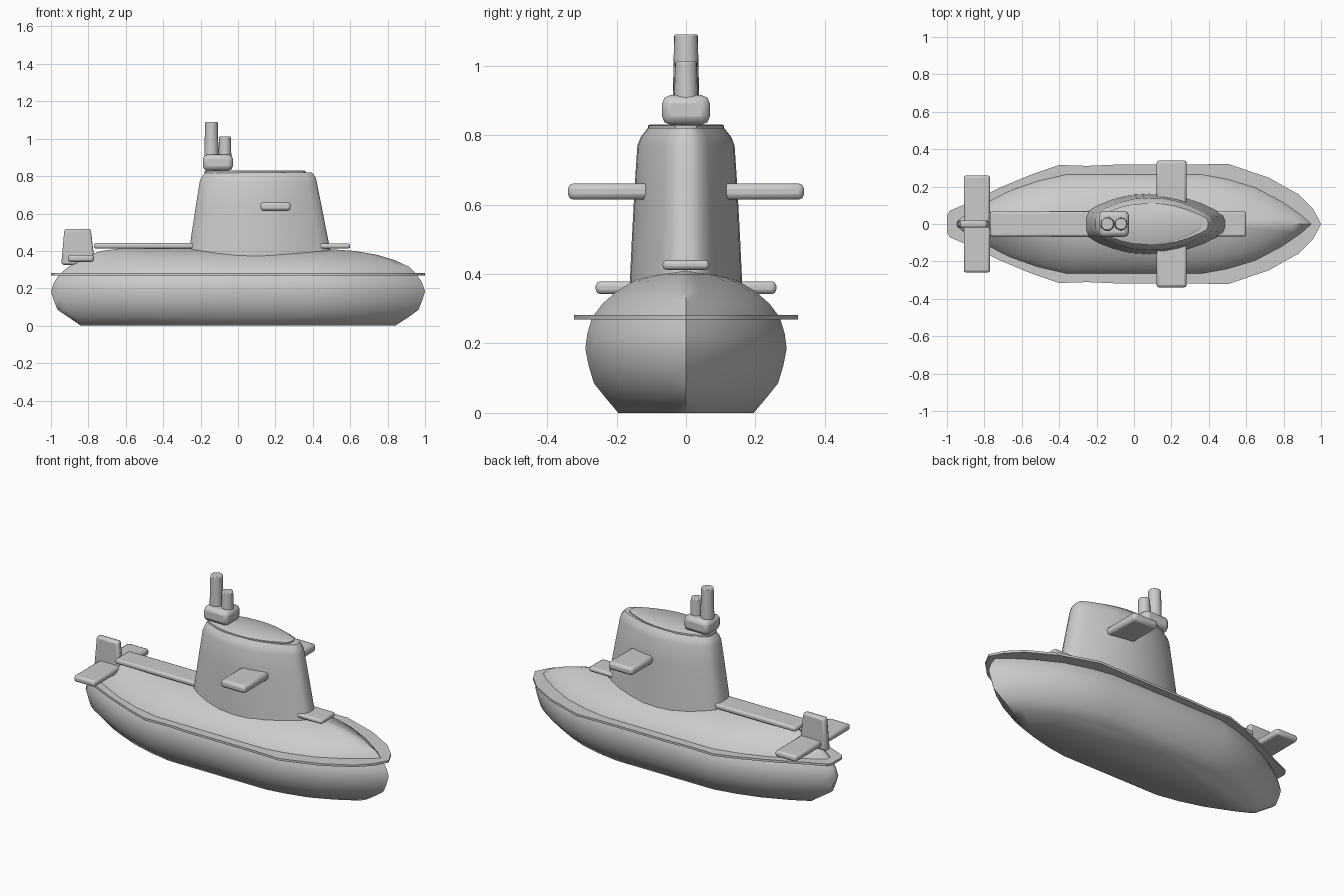
import bpy, bmesh, math
from mathutils import Vector

cube = bpy.data.objects.get("Cube")
if cube:
    bpy.data.objects.remove(cube)

GREY = (0.6, 0.6, 0.6, 1)
grey = bpy.data.materials.new("plain grey")
grey.use_nodes = True
grey.diffuse_color = GREY
grey.node_tree.nodes["Principled BSDF"].inputs["Base Color"].default_value = GREY


def finish(name, bm, bevel=0, angle=35):
    bmesh.ops.recalc_face_normals(bm, faces=bm.faces)
    mesh = bpy.data.meshes.new(name)
    bm.to_mesh(mesh)
    bm.free()
    mesh.materials.append(grey)
    ob = bpy.data.objects.new(name, mesh)
    bpy.context.collection.objects.link(ob)
    bpy.ops.object.select_all(action='DESELECT')
    ob.select_set(True)
    bpy.context.view_layer.objects.active = ob
    if bevel:
        mod = ob.modifiers.new("edge", 'BEVEL')
        mod.width = bevel
        mod.segments = 2
        mod.limit_method = 'ANGLE'
    bpy.ops.object.shade_smooth_by_angle(angle=math.radians(angle))
    return ob


def mirrored(half):
    """Close a half outline, given from bow to stern, across the centreline."""
    return half + [(x, -y) for x, y in reversed(half) if abs(y) > 1e-6]


def loft(name, outline, levels, bevel=0, angle=35):
    """Stack scaled outlines; each level is z, stern x, bow x, half width."""
    bm = bmesh.new()
    rings = []
    for z, x0, x1, w in levels:
        mid, half = (x0 + x1) / 2, (x1 - x0) / 2
        rings.append([bm.verts.new((mid + t * half, s * w, z)) for t, s in outline])
    n = len(outline)
    for a, b in zip(rings, rings[1:]):
        for i in range(n):
            j = (i + 1) % n
            bm.faces.new((a[i], a[j], b[j], b[i]))
    bm.faces.new(rings[0])
    bm.faces.new(rings[-1])
    return finish(name, bm, bevel, angle)


def block(name, lo, hi, bevel):
    bm = bmesh.new()
    bmesh.ops.create_cube(bm, size=1)
    lo, hi = Vector(lo), Vector(hi)
    for v in bm.verts:
        v.co = (lo + hi) / 2 + v.co * (hi - lo)
    return finish(name, bm, bevel)


# Hull, rounded above and flat underneath
hull_outline = mirrored([(1, 0), (.94, .19), (.83, .46), (.68, .74), (.52, .91),
                         (.38, 1), (0, 1), (-.38, 1), (-.54, .87), (-.7, .67),
                         (-.87, .36), (-.96, .16), (-1, .05)])
loft("hull", hull_outline, [
    (0, -.84, .84, .195), (.045, -.905, .91, .233), (.085, -.965, .965, .265),
    (.135, -.985, .985, .28), (.185, -1, 1, .29), (.23, -.985, .985, .284),
    (.275, -.955, .955, .27), (.315, -.905, .915, .24), (.35, -.85, .84, .2),
    (.38, -.79, .74, .15), (.4, -.73, .62, .1), (.412, -.64, .46, .05),
    (.416, -.5, .3, .01)], angle=50)

# Thin ledge around the hull
ledge_outline = mirrored([(1, 0), (.96, .24), (.88, .49), (.72, .77), (.5, 1),
                          (.3, .985), (.1, .985), (-.1, .985), (-.25, .965),
                          (-.4, .98), (-.55, .82), (-.72, .6), (-.88, .36),
                          (-.985, .22), (-1, .14)])
loft("hull_ledge", ledge_outline, [(.269, -1, 1, .322), (.282, -1, 1, .322)])

# Conning tower with its rounded shoulder and roof plate
tower_outline = mirrored([(1, .12), (.97, .28), (.85, .45), (.65, .67), (.4, .87),
                          (.15, .98), (-.1, 1), (-.35, .96), (-.6, .82),
                          (-.82, .62), (-.96, .42), (-1, .2)])
loft("tower", tower_outline, [
    (.37, -.265, .5, .162), (.5, -.247, .474, .156), (.65, -.224, .445, .148),
    (.77, -.205, .421, .14), (.795, -.195, .414, .13), (.82, -.175, .395, .11)], angle=45)
loft("tower_roof", tower_outline, [
    (.812, -.17, .35, .102), (.816, -.18, .36, .11), (.827, -.18, .36, .11),
    (.831, -.17, .35, .103)])

# Deck walkways
block("aft_walkway", (-.77, -.067, .412), (-.2, .067, .443), .011)
block("fore_walkway", (.4, -.067, .412), (.6, .067, .44), .011)

# Diving planes on both sides
for side, s in (("left", 1), ("right", -1)):
    block(side + "_tower_plane", (.12, min(.1 * s, .34 * s), .614),
          (.282, max(.1 * s, .34 * s), .661), .016)
    block(side + "_stern_plane", (-.91, min(0, .26 * s), .342),
          (-.77, max(0, .26 * s), .379), .013)

# Upright rudder
bm = bmesh.new()
face = bm.faces.new([bm.verts.new((x, -.02, z)) for x, z in
                     ((-.945, .326), (-.765, .326), (-.787, .518), (-.928, .518))])
new = bmesh.ops.extrude_face_region(bm, geom=[face])["geom"]
for v in new:
    if isinstance(v, bmesh.types.BMVert):
        v.co.y = .02
finish("rudder", bm, .012)

# Mast base and two periscope masts
block("mast_base", (-.188, -.069, .83), (-.027, .069, .915), .024)
for name, x, r, top in (("tall_mast", -.142, .034, 1.09), ("short_mast", -.07, .031, 1.012)):
    bm = bmesh.new()
    bmesh.ops.create_cone(bm, cap_ends=True, segments=20, radius1=r * 1.13,
                          radius2=r, depth=top - .89)
    bmesh.ops.translate(bm, verts=bm.verts, vec=(x, 0, (top + .89) / 2))
    finish(name, bm, .005)
